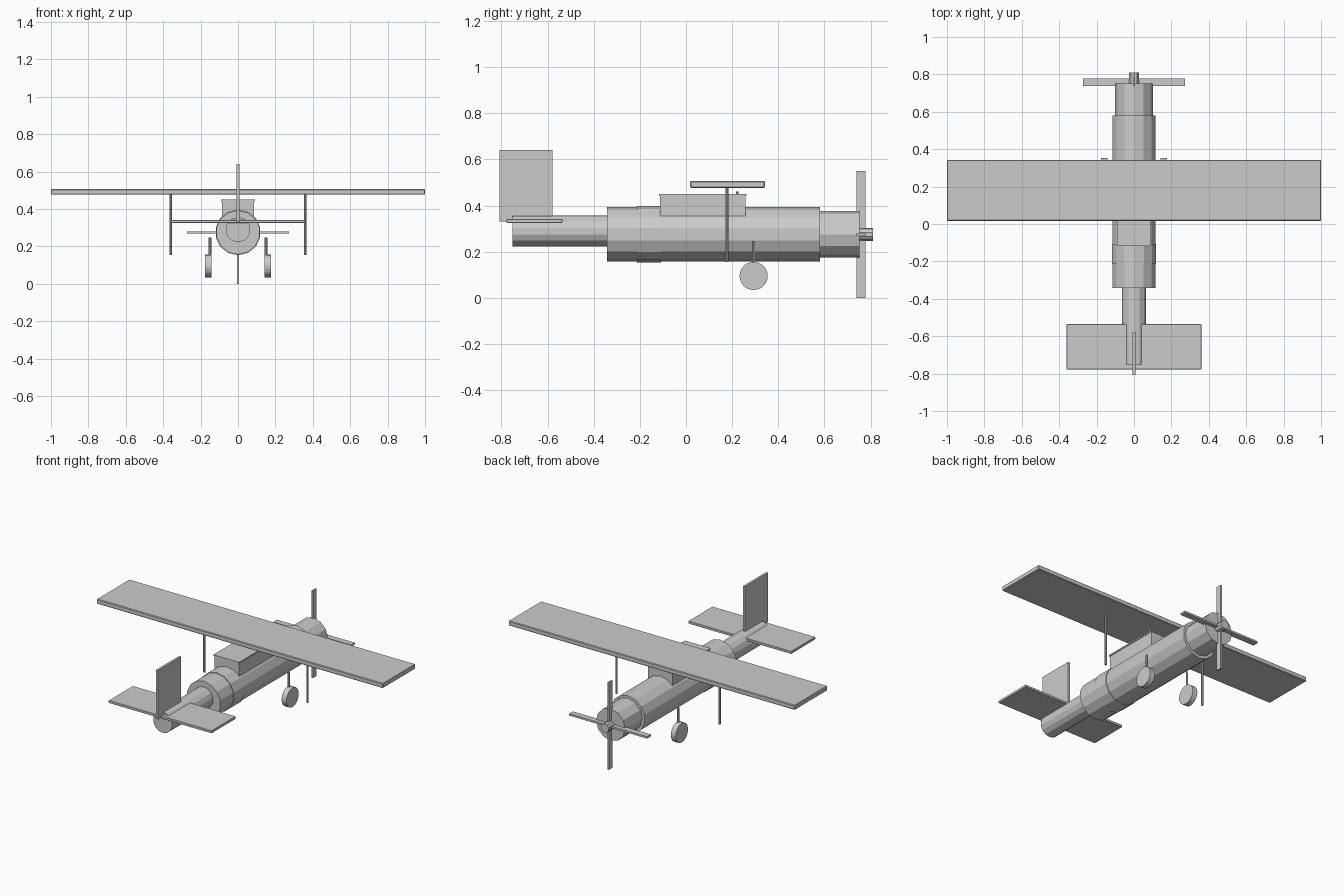
import bpy, bmesh
from math import pi
from mathutils import Matrix

if "Cube" in bpy.data.objects:
    bpy.data.objects.remove(bpy.data.objects["Cube"])


def finish(name, bm):
    mesh = bpy.data.meshes.new(name)
    bm.to_mesh(mesh)
    bm.free()
    obj = bpy.data.objects.new(name, mesh)
    bpy.context.collection.objects.link(obj)
    return obj


def box(name, x, y, z, bevel=0):
    """Box from (min, max) pairs on each axis."""
    bm = bmesh.new()
    bmesh.ops.create_cube(bm, size=1)
    for v in bm.verts:
        for i, (lo, hi) in enumerate((x, y, z)):
            v.co[i] = (lo + hi) / 2 + v.co[i] * (hi - lo)
    obj = finish(name, bm)
    if bevel:
        mod = obj.modifiers.new("edge", "BEVEL")
        mod.width = bevel
        mod.segments = 1
    return obj


def cylinder(name, axis, centre, radius, length, sides):
    bm = bmesh.new()
    turn = {"x": Matrix.Rotation(pi / 2, 4, "Y"),
            "y": Matrix.Rotation(pi / 2, 4, "X"),
            "z": Matrix.Identity(4)}[axis]
    bmesh.ops.create_cone(bm, cap_ends=True, segments=sides, radius1=radius,
                          radius2=radius, depth=length,
                          matrix=Matrix.Translation(centre) @ turn)
    return finish(name, bm)


def tube(name, y0, y1, z, radius, sides=14):
    return cylinder(name, "y", (0, (y0 + y1) / 2, z), radius, y1 - y0, sides)


# Fuselage sections
tube("fuselage", -0.342, 0.58, 0.275, 0.118)
tube("fuselage_band", -0.212, -0.108, 0.275, 0.122)
tube("engine_cowl", 0.56, 0.752, 0.275, 0.101, 12)
tube("tail_boom", -0.752, -0.33, 0.290, 0.067, 14)

# Cabin and its thin roof
box("cabin", (-0.085, 0.085), (-0.112, 0.257), (0.355, 0.445))
box("cabin_roof", (-0.09, 0.09), (-0.117, 0.262), (0.441, 0.45))
cylinder("filler_cap", "z", (0, 0.222, 0.453), 0.006, 0.014, 8)

# Wing and tail surfaces
box("wing", (-1, 1), (0.017, 0.343), (0.477, 0.507), 0.004)
box("tailplane", (-0.36, 0.36), (-0.777, -0.535), (0.325, 0.341), 0.002)
box("fin", (-0.007, 0.007), (-0.808, -0.578), (0.33, 0.64))

# Propeller
tube("propeller_hub", 0.75, 0.81, 0.275, 0.028, 10)
box("vertical_blade", (-0.005, 0.005), (0.739, 0.777), (0, 0.55))
box("horizontal_blade", (-0.272, 0.272), (0.739, 0.777), (0.269, 0.281))

# Wing struts and landing gear on both sides
for side, s in (("left", -1), ("right", 1)):
    cylinder(side + "_wing_strut", "z", (s * 0.36, 0.178, 0.32), 0.0065, 0.33, 8)
    cylinder(side + "_gear_leg", "z", (s * 0.15, 0.293, 0.17), 0.007, 0.154, 8)
    cylinder(side + "_wheel", "x", (s * 0.159, 0.293, 0.095), 0.061, 0.034, 24)
